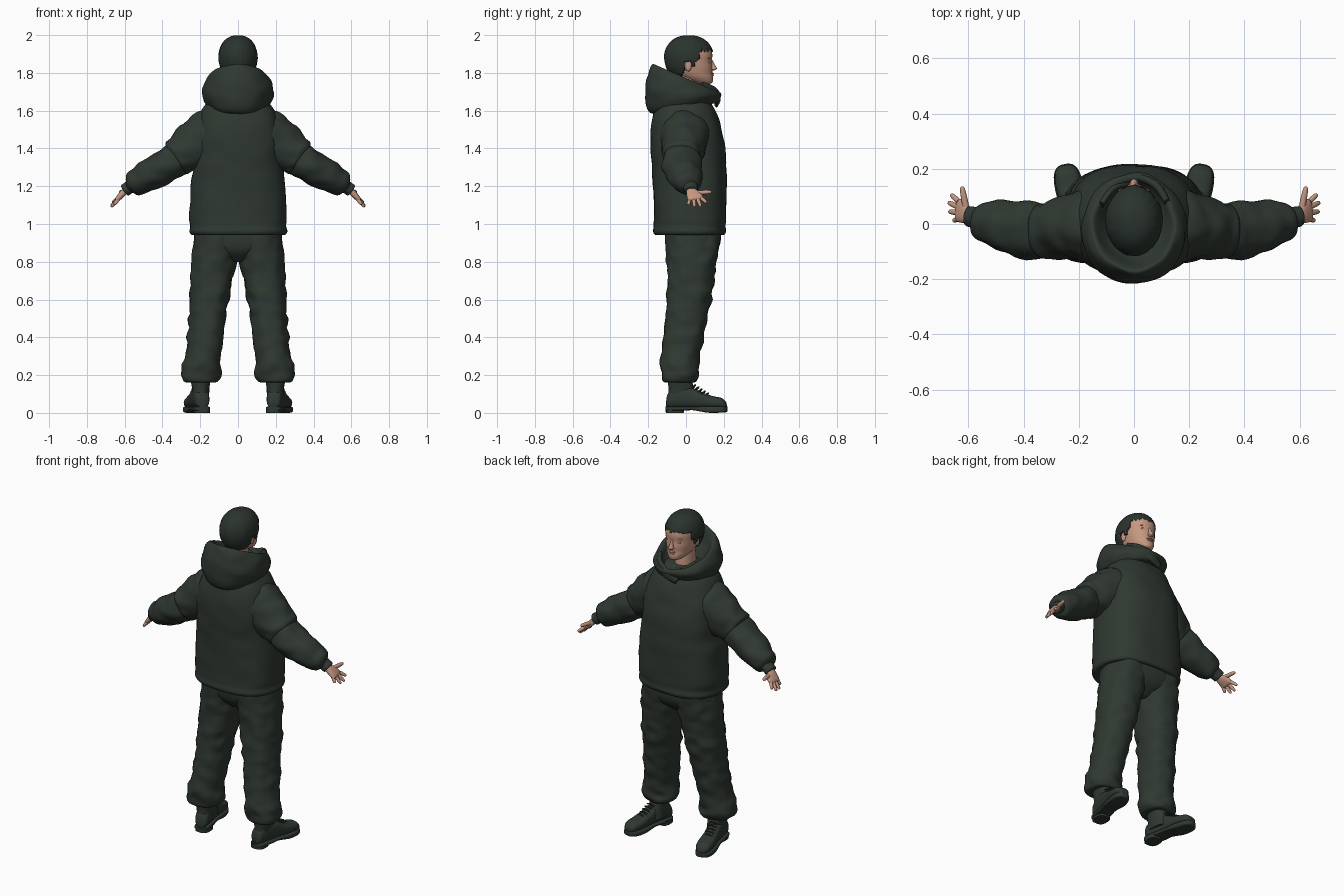
import bpy, bmesh, math
from mathutils import Vector, noise


def material(name, rgb):
    m = bpy.data.materials.new(name)
    m.diffuse_color = (*rgb, 1)
    return m


CLOTH = material("dark green cloth", (0.029, 0.040, 0.031))
HAIR = material("dark hair", (0.024, 0.034, 0.027))
SKIN = material("skin", (0.56, 0.31, 0.22))


def finish(name, bm, mat, mirror=False):
    bmesh.ops.recalc_face_normals(bm, faces=bm.faces)
    me = bpy.data.meshes.new(name)
    bm.to_mesh(me)
    bm.free()
    me.materials.append(mat)
    for p in me.polygons:
        p.use_smooth = True
    ob = bpy.data.objects.new(name, me)
    bpy.context.collection.objects.link(ob)
    if mirror:
        ob.modifiers.new("mirror", 'MIRROR').use_mirror_merge = False
    bpy.context.view_layer.objects.active = ob
    ob.select_set(True)
    bpy.ops.object.shade_smooth_by_angle(angle=math.radians(55))
    ob.select_set(False)
    return ob


def blend(a, b, c, d, t):
    """Smooth spline step between b and c."""
    return 0.5 * (2 * b + (c - a) * t + (2 * a - 5 * b + 4 * c - d) * t * t
                  + (3 * b - a - 3 * c + d) * t ** 3)


def loft(name, rings, mat, mirror=False, power=2.0, n=36, steps=4, folds=0.0, scale=14):
    """Skin over rings given as (centre, half axis u, half axis v)."""
    rings = [[Vector(q) for q in r] for r in rings]
    dense = []
    for i in range(len(rings) - 1):
        a, b, c, d = (rings[max(0, min(len(rings) - 1, i + k))] for k in (-1, 0, 1, 2))
        for s in range(steps):
            dense.append([blend(a[j], b[j], c[j], d[j], s / steps) for j in range(3)])
    dense.append(rings[-1])
    bm = bmesh.new()
    rows = []
    for c, u, v in dense:
        row = []
        for k in range(n):
            a = 2 * math.pi * k / n
            ca, sa = math.cos(a), math.sin(a)
            off = (u * math.copysign(abs(ca) ** (2 / power), ca)
                   + v * math.copysign(abs(sa) ** (2 / power), sa))
            p = c + off
            if folds and off.length > 0.02:
                w = Vector((p.x * scale, p.y * scale, p.z * scale * 1.5))
                p += off.normalized() * folds * noise.noise(w)
            row.append(bm.verts.new(p))
        rows.append(row)
    for r, q in zip(rows, rows[1:]):
        for k in range(n):
            bm.faces.new((r[k], r[(k + 1) % n], q[(k + 1) % n], q[k]))
    bm.faces.new(rows[0])
    bm.faces.new(rows[-1])
    return finish(name, bm, mat, mirror)


def upright(rows):
    """Rows (z, x centre, x half, y back, y front) to level rings."""
    return [((x, (b + f) / 2, z), (w, 0, 0), (0, (f - b) / 2, 0)) for z, x, w, b, f in rows]


def tube(pts, ref=(0, 1, 0)):
    """Points (x, y, z, thickness, width along ref) to rings across the path."""
    out = []
    for i, p in enumerate(pts):
        t = (Vector(pts[min(i + 1, len(pts) - 1)][:3]) - Vector(pts[max(i - 1, 0)][:3])).normalized()
        v = Vector(ref)
        v = (v - t * v.dot(t)).normalized()
        out.append((p[:3], t.cross(v) * p[3], v * p[4]))
    return out


def ball(name, c, r, mat, mirror=False):
    bm = bmesh.new()
    bmesh.ops.create_uvsphere(bm, u_segments=16, v_segments=10, radius=1)
    for v in bm.verts:
        v.co = Vector([c[i] + v.co[i] * r[i] for i in range(3)])
    return finish(name, bm, mat, mirror)


# Jacket body with rolled hem
loft("jacket_body", upright([
    (0.95, 0, 0.21, -0.13, 0.17), (0.942, 0, 0.245, -0.16, 0.20), (0.96, 0, 0.259, -0.172, 0.212),
    (0.99, 0, 0.254, -0.168, 0.209), (1.04, 0, 0.258, -0.17, 0.213), (1.2, 0, 0.25, -0.172, 0.214),
    (1.3, 0, 0.238, -0.18, 0.215), (1.4, 0, 0.234, -0.187, 0.21), (1.5, 0, 0.226, -0.187, 0.188),
    (1.58, 0, 0.203, -0.172, 0.162), (1.64, 0, 0.165, -0.15, 0.135), (1.69, 0, 0.11, -0.11, 0.10)]),
    CLOTH, power=2.5, n=64, folds=0.006, scale=8)

# Sleeves: shoulder section, then puffy forearm
loft("upper_sleeve", tube([
    (0.10, -0.005, 1.49, 0.135, 0.13), (0.16, -0.005, 1.46, 0.14, 0.13), (0.22, -0.01, 1.42, 0.13, 0.12),
    (0.29, -0.02, 1.375, 0.111, 0.108), (0.325, -0.025, 1.352, 0.104, 0.103),
    (0.345, -0.025, 1.34, 0.075, 0.08)]),
    CLOTH, True, folds=0.012)
loft("lower_sleeve", tube([
    (0.29, -0.025, 1.365, 0.07, 0.07), (0.325, -0.025, 1.345, 0.088, 0.1), (0.38, -0.02, 1.31, 0.088, 0.105),
    (0.45, -0.01, 1.27, 0.085, 0.097), (0.52, 0.005, 1.228, 0.074, 0.08), (0.56, 0.015, 1.204, 0.06, 0.062),
    (0.573, 0.02, 1.195, 0.035, 0.04)]),
    CLOTH, True, folds=0.012)
loft("cuff", tube([(0.55, 0.02, 1.21, 0.035, 0.04), (0.585, 0.025, 1.188, 0.034, 0.038),
                   (0.6, 0.028, 1.177, 0.031, 0.036), (0.6, 0.028, 1.177, 0.02, 0.025)]), CLOTH, True)

# Hands
loft("palm", tube([
    (0.58, 0.025, 1.19, 0.02, 0.026), (0.602, 0.03, 1.17, 0.018, 0.029), (0.618, 0.042, 1.153, 0.017, 0.04),
    (0.636, 0.05, 1.134, 0.013, 0.042), (0.643, 0.051, 1.126, 0.006, 0.036)]), SKIN, True, power=2.4, n=20)
FINGERS = [("index_finger", (0.636, 0.082, 1.137), (0.664, 0.108, 1.113)),
           ("middle_finger", (0.638, 0.062, 1.133), (0.673, 0.078, 1.092)),
           ("ring_finger", (0.638, 0.041, 1.131), (0.671, 0.045, 1.090)),
           ("little_finger", (0.632, 0.02, 1.134), (0.655, 0.012, 1.102)),
           ("thumb", (0.608, 0.055, 1.165), (0.624, 0.136, 1.170))]
for name, a, b in FINGERS:
    a, b = Vector(a), Vector(b)
    r = 0.012 if name == "thumb" else 0.0098
    path = [(*a.lerp(b, t), r * k, r * k) for t, k in ((0, 1), (0.4, 1), (0.8, 0.85), (0.95, 0.6), (1, 0.2))]
    loft(name, tube(path, (1, 0.3, 0.9)), SKIN, True, n=12, steps=2)

# Hood lying open around the neck
loft("hood", [
    ((0, -0.02, 1.61), (0.11, 0, 0), (0, 0.14, 0.03)), ((0, -0.02, 1.62), (0.16, 0, 0), (0, 0.18, 0.02)),
    ((0, -0.02, 1.68), (0.19, 0, 0), (0, 0.2, -0.01)), ((0, -0.01, 1.735), (0.181, 0, 0), (0, 0.195, -0.05)),
    ((0, 0, 1.768), (0.157, 0, 0), (0, 0.18, -0.072)), ((0, 0, 1.766), (0.137, 0, 0), (0, 0.16, -0.07)),
    ((0, 0.005, 1.71), (0.11, 0, 0), (0, 0.13, -0.045)), ((0, 0.01, 1.665), (0.07, 0, 0), (0, 0.08, -0.02))],
    CLOTH, n=64, folds=0.009, scale=11)
# Overlapping folds at the throat
loft("collar_fold", tube([(0.12, 0.08, 1.735, 0.012, 0.02), (0.085, 0.135, 1.705, 0.016, 0.03),
                          (0.02, 0.168, 1.67, 0.016, 0.032), (-0.05, 0.16, 1.635, 0.01, 0.02)], (0, 0, 1)),
     CLOTH, n=16)
loft("inner_collar_fold", tube([(-0.12, 0.07, 1.73, 0.012, 0.02), (-0.075, 0.13, 1.69, 0.014, 0.026),
                                (0, 0.15, 1.66, 0.012, 0.02)], (0, 0, 1)), CLOTH, n=16)

# Trousers
loft("trouser_hips", upright([(0.97, 0, 0.215, -0.11, 0.185), (0.9, 0, 0.228, -0.107, 0.182),
                              (0.85, 0, 0.15, -0.09, 0.155), (0.80, 0, 0.05, -0.04, 0.09)]),
     CLOTH, power=2.4, n=48)
loft("trouser_leg", upright([
    (0.97, 0.115, 0.108, -0.11, 0.188), (0.88, 0.118, 0.119, -0.103, 0.178), (0.8, 0.127, 0.119, -0.1, 0.165),
    (0.7, 0.139, 0.111, -0.102, 0.15), (0.6, 0.152, 0.103, -0.105, 0.135), (0.5, 0.163, 0.098, -0.11, 0.115),
    (0.4, 0.174, 0.094, -0.118, 0.092), (0.3, 0.186, 0.096, -0.13, 0.07), (0.23, 0.195, 0.104, -0.135, 0.065),
    (0.19, 0.197, 0.102, -0.13, 0.066), (0.163, 0.197, 0.085, -0.118, 0.055), (0.165, 0.197, 0.05, -0.08, 0.03)]),
    CLOTH, True, power=2.2, n=40, folds=0.013)

# Boots: rings along a foot axis that points slightly outward
def foot(rows):
    out = []
    for t, w, lo, hi in rows:
        c = Vector((0.185, -0.105, 0)).lerp(Vector((0.252, 0.217, 0)), t)
        out.append(((c.x, c.y, (lo + hi) / 2), (w, -w * 0.2, 0), (0, 0, (hi - lo) / 2)))
    return out


loft("boot_upper", foot([
    (0.01, 0.02, 0.03, 0.07), (0.05, 0.036, 0.025, 0.11), (0.2, 0.041, 0.025, 0.14), (0.4, 0.042, 0.025, 0.135),
    (0.58, 0.043, 0.025, 0.11), (0.75, 0.047, 0.025, 0.09), (0.9, 0.042, 0.025, 0.08), (0.97, 0.028, 0.025, 0.062),
    (0.99, 0.012, 0.03, 0.045)]), CLOTH, True, power=2.5, n=28)
loft("boot_sole", foot([(0.0, 0.02, 0.012, 0.034), (0.05, 0.04, 0.012, 0.034), (0.3, 0.044, 0.012, 0.034),
                        (0.45, 0.043, 0.014, 0.034), (0.7, 0.051, 0.001, 0.034), (0.88, 0.047, 0.001, 0.034),
                        (0.97, 0.032, 0.003, 0.034), (1.0, 0.012, 0.008, 0.034)]), CLOTH, True, power=5, n=28)
loft("boot_heel", upright([(0.0, 0.19, 0.042, -0.107, -0.012), (0.025, 0.19, 0.043, -0.108, -0.01)]),
     CLOTH, True, power=3, steps=1)
loft("boot_shaft", upright([(0.06, 0.195, 0.043, -0.095, 0.06), (0.12, 0.197, 0.045, -0.092, 0.045),
                            (0.16, 0.198, 0.05, -0.095, 0.035), (0.2, 0.198, 0.05, -0.09, 0.03)]),
     CLOTH, True, power=2.3)
for i in range(5):
    y, z = 0.045 + i * 0.017, 0.148 - i * 0.011
    x = 0.214 + i * 0.004
    loft("boot_lace", tube([(x - 0.026, y - 0.004, z - 0.012, 0.004, 0.005), (x, y + 0.004, z, 0.004, 0.005),
                            (x + 0.026, y - 0.012, z - 0.012, 0.004, 0.005)]), CLOTH, True, n=8, steps=3)

# Head and neck
loft("head", upright([
    (1.742, 0, 0.022, 0.07, 0.125), (1.75, 0, 0.04, 0.035, 0.14), (1.775, 0, 0.062, -0.03, 0.143),
    (1.80, 0, 0.074, -0.07, 0.139), (1.83, 0, 0.082, -0.085, 0.14), (1.86, 0, 0.087, -0.095, 0.137),
    (1.90, 0, 0.09, -0.1, 0.139), (1.94, 0, 0.082, -0.09, 0.125), (1.97, 0, 0.055, -0.06, 0.085),
    (1.985, 0, 0.02, -0.01, 0.035)]), SKIN, power=2.15, n=40)
loft("neck", upright([(1.63, 0, 0.062, -0.06, 0.075), (1.7, 0, 0.054, -0.06, 0.072),
                      (1.8, 0, 0.054, -0.06, 0.06)]), SKIN)
loft("nose", upright([(1.812, 0, 0.008, 0.12, 0.145), (1.818, 0, 0.016, 0.12, 0.159), (1.826, 0, 0.014, 0.12, 0.163),
                      (1.845, 0, 0.009, 0.12, 0.152), (1.868, 0, 0.007, 0.12, 0.141)]), SKIN, n=16)
ball("upper_lip", (0, 0.137, 1.797), (0.023, 0.011, 0.005), SKIN)
ball("lower_lip", (0, 0.137, 1.788), (0.019, 0.011, 0.006), SKIN)
ball("eyelid", (0.034, 0.119, 1.857), (0.015, 0.011, 0.008), SKIN, True)
ball("brow_ridge", (0.034, 0.119, 1.877), (0.023, 0.011, 0.005), SKIN, True)
ball("ear", (0.086, 0.012, 1.838), (0.01, 0.018, 0.03), SKIN, True)

# Hair: grooved cap with a ragged hairline
bm = bmesh.new()
bmesh.ops.create_uvsphere(bm, u_segments=96, v_segments=48, radius=1)
for v in bm.verts:
    d = v.co.copy()
    a = math.atan2(d.y, d.x)
    k = 1 + 0.018 * noise.noise(Vector((math.cos(a) * 7, math.sin(a) * 7, d.z * 1.5))) * (1 - d.z ** 8)
    flat = math.hypot(d.x, d.y) ** 0.85 / max(math.hypot(d.x, d.y), 1e-4) if abs(d.z) < 0.99 else 1
    v.co = (d.x * 0.104 * k * flat, 0.015 + d.y * 0.131 * k * flat,
            1.882 + d.z * (0.117 if d.z > 0 else 0.125))


def bare(f):
    c = f.calc_center_median()
    a = math.atan2(c.y - 0.015, c.x)
    jag = 0.013 * noise.noise(Vector((math.cos(a) * 9, math.sin(a) * 9, 3)))
    y = c.y
    line = 1.918 if y > 0.075 else 1.868 if y > 0.05 else 1.835 if y > 0.035 else 1.86 if y > -0.01 else 1.79
    return c.z < line + jag


bmesh.ops.delete(bm, geom=[f for f in bm.faces if bare(f)], context='FACES')
hair = finish("hair", bm, HAIR)
shell = hair.modifiers.new("thickness", 'SOLIDIFY')
shell.thickness = 0.012
shell.offset = -1
